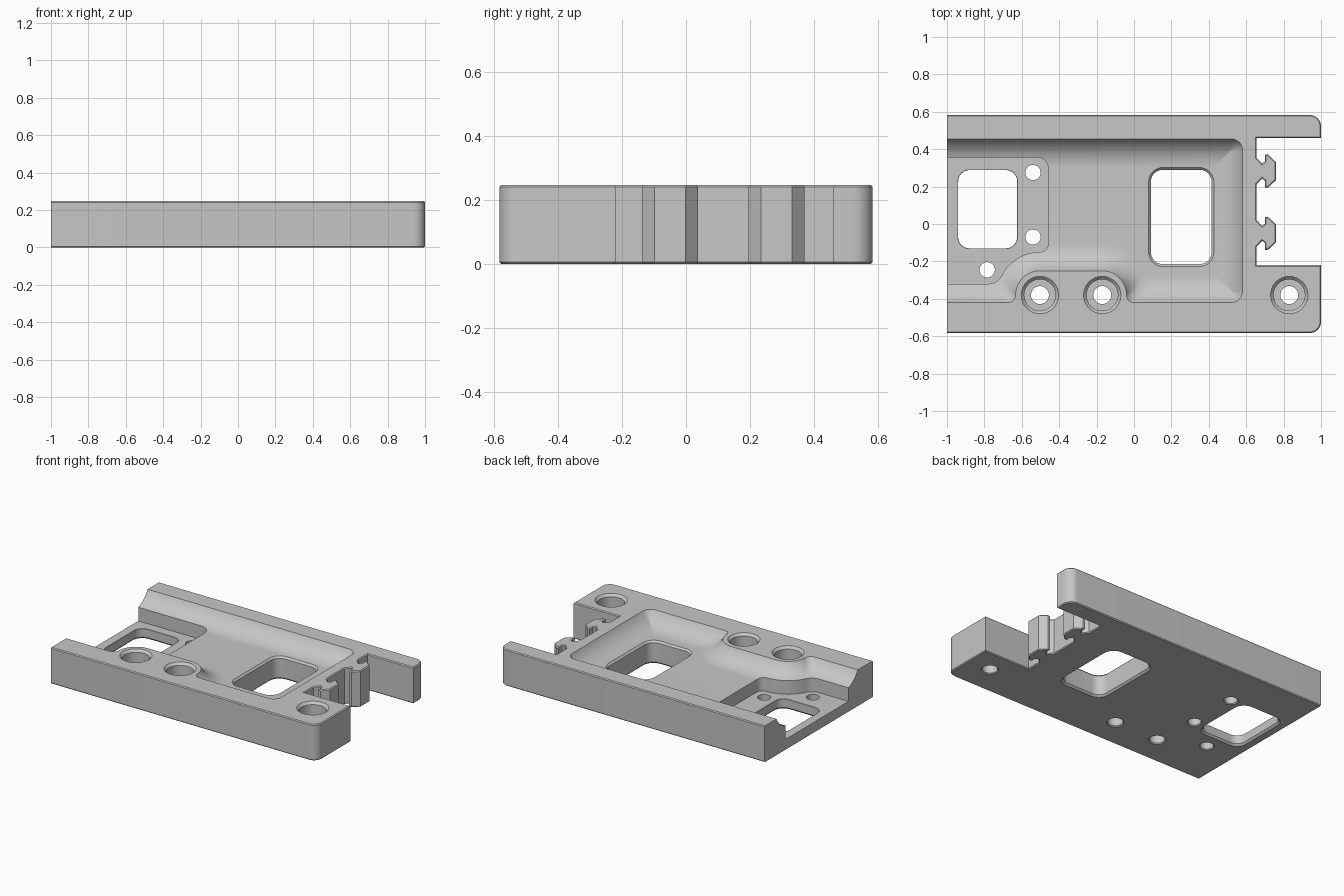
import bpy, bmesh, math

if "Cube" in bpy.data.objects:
    bpy.data.objects.remove(bpy.data.objects["Cube"])

H = 0.247          # plate height
FLOOR = 0.155      # main pocket floor
RECESS = 0.07      # lower recess floor
SIDE = 0.15        # width of the concave pocket side
BOSS_Y = -0.38
SCREWS = [-0.503, -0.17, 0.83]

grey = bpy.data.materials.new("light grey")
grey.diffuse_color = (0.57, 0.57, 0.57, 1)
grey.use_nodes = True
grey.node_tree.nodes["Principled BSDF"].inputs["Base Color"].default_value = grey.diffuse_color


def arc(cx, cy, r, a0, a1, n=10):
    return [(cx + r * math.cos(math.radians(a0 + (a1 - a0) * i / n)),
             cy + r * math.sin(math.radians(a0 + (a1 - a0) * i / n))) for i in range(n + 1)]


def round_rect(x0, x1, y0, y1, r):
    return (arc(x1 - r, y0 + r, r, -90, 0) + arc(x1 - r, y1 - r, r, 0, 90)
            + arc(x0 + r, y1 - r, r, 90, 180) + arc(x0 + r, y0 + r, r, 180, 270))


def loft(name, rings):
    """Closed solid through equal-length loops, each given as (points, z)."""
    bm = bmesh.new()
    loops = [[bm.verts.new((x, y, z)) for x, y in pts] for pts, z in rings]
    n = len(loops[0])
    for a, b in zip(loops, loops[1:]):
        for i in range(n):
            j = (i + 1) % n
            bm.faces.new((a[i], a[j], b[j], b[i]))
    bm.faces.new(loops[0][::-1])
    bm.faces.new(loops[-1])
    bmesh.ops.recalc_face_normals(bm, faces=bm.faces)
    me = bpy.data.meshes.new(name)
    bm.to_mesh(me)
    bm.free()
    me.materials.append(grey)
    ob = bpy.data.objects.new(name, me)
    bpy.context.collection.objects.link(ob)
    return ob


# Plate outline with the two barbed hooks standing in the end notch
def hook(cy):
    half = [(0.655, 0.072), (0.685, 0.04), (0.70, 0.052), (0.70, 0.088), (0.717, 0.088), (0.76, 0.048)]
    return [(x, cy - d) for x, d in half] + [(x, cy + d) for x, d in half[::-1]]


outline = ([(-1, -0.583)] + arc(0.94, -0.523, 0.06, -90, 0) + [(1, -0.22), (0.655, -0.22)]
           + hook(-0.05) + hook(0.283)
           + [(0.655, 0.46), (1, 0.46)] + arc(0.94, 0.523, 0.06, 0, 90) + [(-1, 0.583)])
plate = loft("mounting_plate", [(outline, 0), (outline, H)])

# Small chamfer on the top and bottom rims, except at the open left end
bm = bmesh.new()
bm.from_mesh(plate.data)
rim = []
for e in bm.edges:
    a, b = e.verts
    if abs(a.co.z - b.co.z) < 1e-5 and (a.co.x + b.co.x) / 2 > -0.9:
        rim.append(e)
bmesh.ops.bevel(bm, geom=rim, offset=0.006, segments=1, affect='EDGES')
bm.to_mesh(plate.data)
bm.free()


# Raised screw boss flank, inset by d: from its top, round, and out along the pocket side
def flank(cx, d, side):
    rb, f, y0 = 0.13 + d, 0.04 + 0.4 * d, -0.42 + d
    h = y0 + f - BOSS_Y
    dx = math.sqrt((rb + f) ** 2 - h * h)
    a = math.degrees(math.atan2(h, dx))
    pts = arc(0, BOSS_Y, rb, 90, a, 14) + arc(dx, y0 + f, f, 180 + a, 270, 8)[1:]
    return [(cx + side * x, y) for x, y in pts]


def pocket_ring(d):
    r = max(0.06 - d, 0.006)
    xr, yt, yb = 0.58 - d, 0.455 - d, -0.42 + d
    return ([(-1.2, yb)] + flank(SCREWS[0], d, -1)[::-1] + flank(SCREWS[1], d, 1)
            + arc(xr - r, yb + r, r, -90, 0) + arc(xr - r, yt - r, r, 0, 90) + [(-1.2, yt)])


# Pocket with concave sides tangent to its floor, open at the left end
depth = H - FLOOR
rad = (SIDE ** 2 + depth ** 2) / (2 * depth)
steep = math.asin(SIDE / rad)
rings = []
for i in range(13):
    a = steep * i / 12
    rings.append((pocket_ring(SIDE - rad * math.sin(a)), FLOOR + rad * (1 - math.cos(a))))
rings.append((pocket_ring(0), H + 0.05))
cutters = [loft("pocket_cutter", rings)]

# Lower recess at the left end
recess = ([(-1.2, -0.32)] + flank(SCREWS[0], 0.1, -1)[::-1]
          + arc(-0.503, -0.105, 0.045, -90, 0)[1:] + arc(-0.518, 0.295, 0.06, 0, 90) + [(-1.2, 0.355)])
cutters.append(loft("recess_cutter", [(recess, RECESS), (recess, 0.19)]))


# Rectangular windows, chamfered at the rims
def window(name, x0, x1, y0, y1, r, top, c_top):
    def ring(g):
        return round_rect(x0 - g, x1 + g, y0 - g, y1 + g, r + g)
    c = 0.012
    cutters.append(loft(name, [(ring(2 * c), -c), (ring(0), c), (ring(0), top - c_top),
                               (ring(c_top), top), (ring(c_top), top + 0.04)]))


window("large_window_cutter", 0.09, 0.415, -0.215, 0.29, 0.065, FLOOR, 0.012)
window("small_window_cutter", -0.94, -0.625, -0.13, 0.288, 0.06, RECESS, 0.002)


# Round holes given as (radius, z) steps
def hole(name, x, y, steps):
    cutters.append(loft(name, [(arc(x, y, r, 0, 348.75, 31), z) for r, z in steps]))


for x in SCREWS:
    hole("screw_cutter", x, BOSS_Y, [(0.064, -0.01), (0.048, 0.006), (0.048, 0.10), (0.084, 0.10),
                                     (0.084, H - 0.016), (0.1, H), (0.1, H + 0.05)])
for x, y in [(-0.54, 0.275), (-0.54, -0.07), (-0.785, -0.245)]:
    hole("pin_cutter", x, y, [(0.057, -0.01), (0.041, 0.006), (0.041, 0.14)])

# Cut everything out of the plate
bpy.context.view_layer.objects.active = plate
plate.select_set(True)
for c in cutters:
    c.hide_render = True
    m = plate.modifiers.new("cut", 'BOOLEAN')
    m.operation, m.solver, m.object = 'DIFFERENCE', 'EXACT', c
    bpy.ops.object.modifier_apply(modifier=m.name)
for c in cutters:
    bpy.data.objects.remove(c, do_unlink=True)

bpy.ops.object.shade_smooth_by_angle(angle=math.radians(25))
